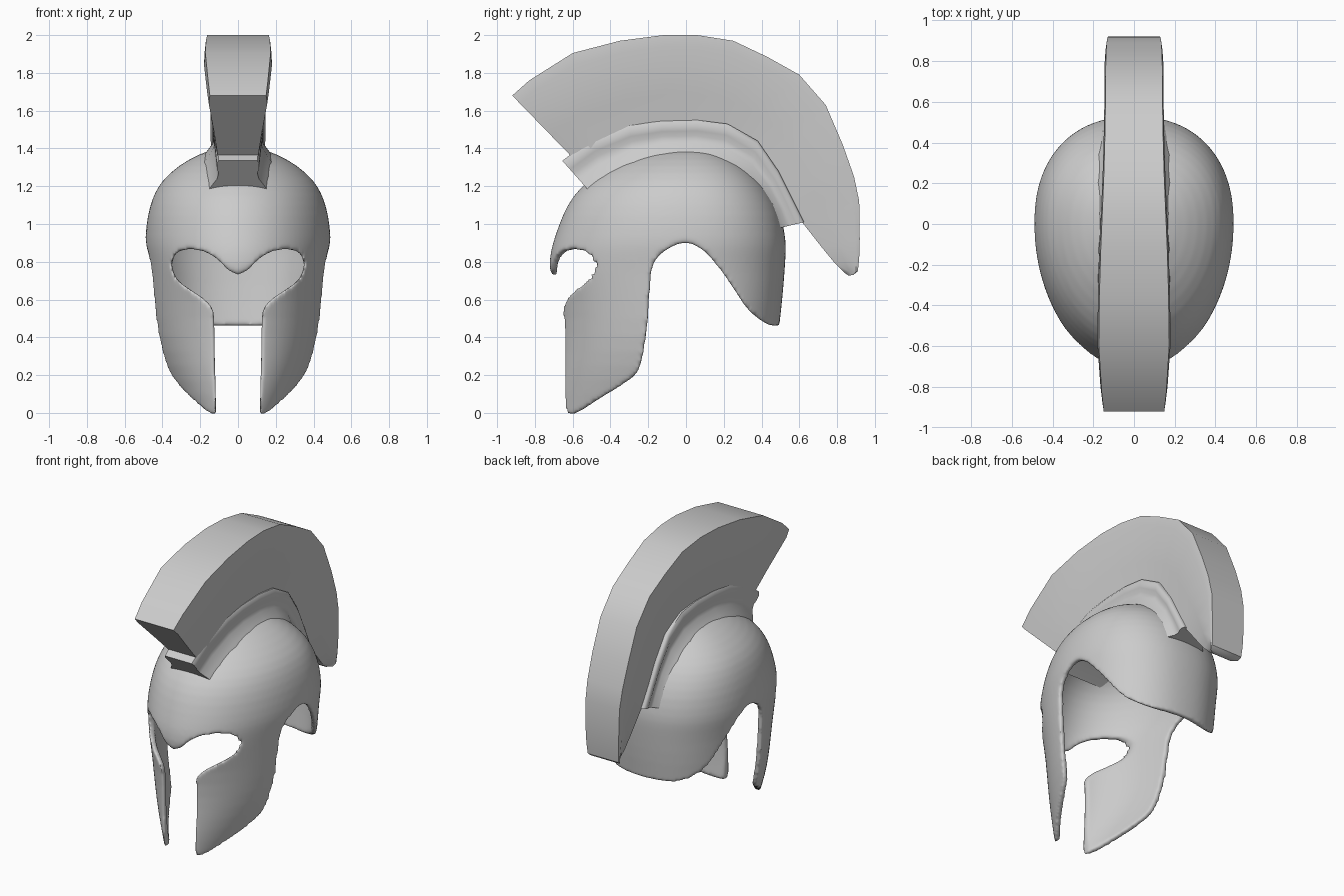
import bpy, bmesh
from math import sin, cos, pi, radians
from mathutils import Vector

if "Cube" in bpy.data.objects:
    bpy.data.objects.remove(bpy.data.objects["Cube"])


def add_object(name, bm):
    bmesh.ops.recalc_face_normals(bm, faces=bm.faces[:])
    me = bpy.data.meshes.new(name)
    bm.to_mesh(me)
    bm.free()
    ob = bpy.data.objects.new(name, me)
    bpy.context.collection.objects.link(ob)
    return ob


def spline(pts, steps=5):
    """Smooth curve through the given points."""
    p = [Vector(q) for q in pts]
    p = [2 * p[0] - p[1]] + p + [2 * p[-1] - p[-2]]
    out = []
    for a, b, c, d in zip(p, p[1:], p[2:], p[3:]):
        for i in range(steps):
            t = i / steps
            out.append(0.5 * (2 * b + (c - a) * t + (2 * a - 5 * b + 4 * c - d) * t * t
                              + (3 * b - a - 3 * c + d) * t ** 3))
    return out + [p[-2]]


def skin(bm, rings, caps=True):
    """Join closed rings of points into a tube."""
    vs = [[bm.verts.new(p) for p in r] for r in rings]
    n = len(vs[0])
    for a, b in zip(vs, vs[1:]):
        for i in range(n):
            j = (i + 1) % n
            bm.faces.new((a[i], a[j], b[j], b[i]))
    if caps:
        bm.faces.new(vs[0])
        bm.faces.new(vs[-1])
    return vs


def loft(name, stations, section, angle):
    """Sweep a symmetric section; station = low y,z, high y,z, width factor."""
    rings = []
    for y0, z0, y1, z1, w in stations:
        half = [(x * w, y0 + (y1 - y0) * t, z0 + (z1 - z0) * t) for x, t in section]
        rings.append(half + [(-x, y, z) for x, y, z in reversed(half)])
    bm = bmesh.new()
    skin(bm, rings)
    ob = add_object(name, bm)
    ob.data.shade_smooth()
    ob.data.set_sharp_from_angle(angle=radians(angle))
    return ob


# Helmet bowl: z, front y, back y, half width
rows = [(-.06, -.70, .47, .26), (.1, -.69, .47, .35), (.25, -.68, .48, .41),
        (.4, -.67, .487, .447), (.6, -.685, .512, .467), (.75, -.73, .523, .474),
        (.85, -.72, .53, .488), (.92, -.70, .53, .494), (1.05, -.655, .505, .48),
        (1.15, -.60, .457, .45), (1.23, -.52, .40, .405), (1.31, -.40, .31, .315),
        (1.37, -.27, .21, .21), (1.405, -.13, .10, .10)]
SEG = 48
rings = []
for z, yf, yb, w in rows:
    ring = []
    for i in range(SEG):
        c, s = cos(2 * pi * i / SEG), sin(2 * pi * i / SEG)
        k = 1 if s < 0 else .88          # fuller curve at the back
        x = w * abs(c) ** k * (1 if c > 0 else -1)
        ring.append((x, -yf * s if s < 0 else yb * abs(s) ** k, z))
    rings.append(ring)
bm = bmesh.new()
vs = skin(bm, rings, caps=False)
apex = bm.verts.new((0, 0, 1.415))
for i in range(SEG):
    bm.faces.new((vs[-1][i], vs[-1][(i + 1) % SEG], apex))
bowl = add_object("bowl", bm)
bowl.modifiers.new("round", 'SUBSURF').levels = 1
solid = bowl.modifiers.new("thickness", 'SOLIDIFY')
solid.thickness = .036
solid.offset = -1

# Cutter for the side arches, cheek and neck edges
edge = spline([(.6, .46), (.48, .46), (.42, .475), (.33, .545), (.25, .66), (.18, .76),
               (.09, .86), (0, .9), (-.1, .865), (-.175, .78), (-.195, .6), (-.21, .42),
               (-.25, .23), (-.33, .155), (-.45, .08), (-.55, .015), (-.61, -.01),
               (-.66, -.002), (-.8, 0)])
outline = [tuple(p) for p in edge] + [(-.8, -.4), (.6, -.4)]
bm = bmesh.new()
skin(bm, [[(x, y, z) for y, z in outline] for x in (-1, 1)])
side_cutter = add_object("side_cutter", bm)

# Cutter for the eye openings and the gap between the cheeks
half = spline([(0, .732), (.05, .755), (.1, .805), (.17, .85), (.25, .865), (.32, .85),
               (.347, .80), (.342, .75), (.31, .695), (.24, .645), (.17, .595),
               (.132, .54), (.124, .45), (.12, .2), (.11, -.3)])
outline = [tuple(p) for p in half] + [(-p.x, p.y) for p in reversed(half[1:])]
bm = bmesh.new()
skin(bm, [[(x, y, z) for x, z in outline] for y in (-1, -.3)])
face_cutter = add_object("face_cutter", bm)

for cutter in (side_cutter, face_cutter):
    cutter.hide_render = True
    cut = bowl.modifiers.new("cut", 'BOOLEAN')
    cut.operation = 'DIFFERENCE'
    cut.solver = 'EXACT'
    cut.object = cutter

# Rounded rims
remesh = bowl.modifiers.new("rims", 'REMESH')
remesh.mode = 'VOXEL'
remesh.voxel_size = .012
remesh.use_smooth_shade = True
soft = bowl.modifiers.new("soften", 'SMOOTH')
soft.factor = .5
soft.iterations = 6

# Bake the bowl and drop the helpers
dg = bpy.context.evaluated_depsgraph_get()
baked = bpy.data.meshes.new_from_object(bowl.evaluated_get(dg))
bowl.modifiers.clear()
bowl.data = baked
bowl.data.shade_smooth()
for cutter in (side_cutter, face_cutter):
    bpy.data.objects.remove(cutter)

# Crest holder: rimmed channel flaring into the bowl
loft("crest_holder",
     [(-.50, 1.16, -.655, 1.335, .84), (-.42, 1.21, -.50, 1.45, .92),
      (-.27, 1.29, -.30, 1.525, 1), (-.12, 1.33, -.13, 1.545, 1), (.05, 1.33, .06, 1.55, 1),
      (.2, 1.30, .22, 1.53, 1), (.33, 1.21, .38, 1.44, 1), (.41, 1.11, .49, 1.28, .97),
      (.45, 1.03, .56, 1.14, .93), (.46, .97, .625, 1.01, .88)],
     [(.20, 0), (.165, .25), (.132, .45), (.122, .62), (.132, .74), (.134, .92), (.122, 1)], 50)

# Crest plume: fan widening towards its outer edge
loft("crest_plume",
     [(-.58, 1.33, -.92, 1.68, .155), (-.55, 1.35, -.83, 1.76, .165),
      (-.50, 1.38, -.60, 1.905, .18), (-.30, 1.45, -.35, 1.97, .177),
      (-.12, 1.48, -.12, 2.0, .17), (.05, 1.48, .06, 2.0, .162), (.2, 1.45, .25, 1.97, .154),
      (.28, 1.42, .43, 1.885, .149), (.35, 1.36, .60, 1.79, .146), (.45, 1.23, .74, 1.63, .145),
      (.52, 1.12, .83, 1.42, .144), (.58, 1.05, .89, 1.25, .14), (.63, .99, .917, 1.12, .136),
      (.72, .875, .92, .92, .132), (.79, .79, .917, .82, .128), (.835, .745, .91, .75, .122),
      (.86, .727, .885, .73, .11)],
     [(.66, 0), (.8, .4), (1, .88), (.96, 1)], 40)
